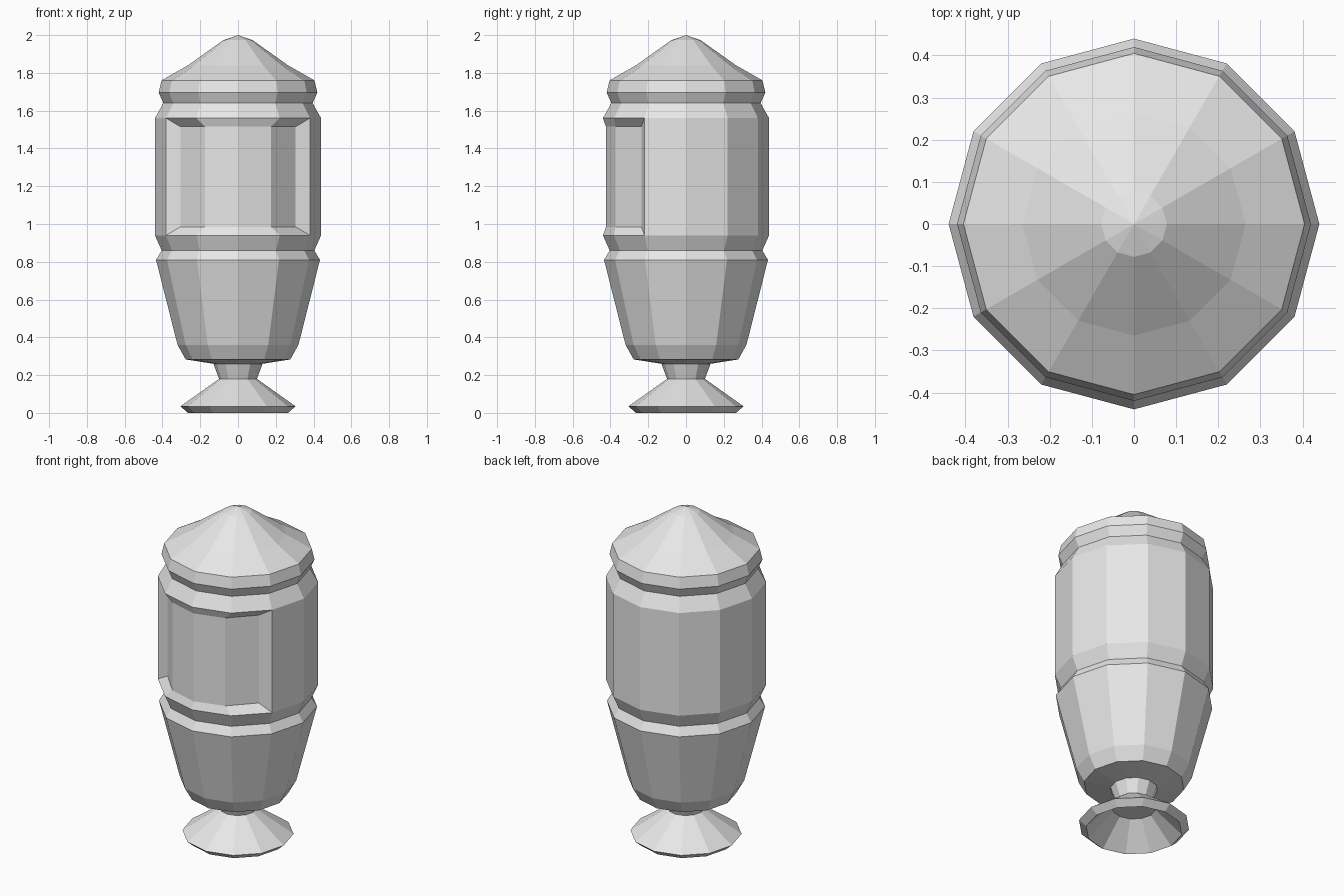
import bpy
import bmesh
from math import cos, sin, tau
from mathutils import Vector

SIDES = 12

cube = bpy.data.objects.get("Cube")
if cube:
    bpy.data.objects.remove(cube, do_unlink=True)

grey = bpy.data.materials.new("plain_grey")
grey.use_nodes = True
colour = (0.8, 0.8, 0.8, 1.0)
grey.diffuse_color = colour
grey.node_tree.nodes["Principled BSDF"].inputs["Base Color"].default_value = colour


def lathe(profile):
    """Spin (radius, height) points around z; zero radius makes a pole."""
    bm = bmesh.new()
    rings = []
    for r, z in profile:
        if r == 0:
            rings.append([bm.verts.new((0, 0, z))] * SIDES)
        else:
            rings.append([bm.verts.new((r * cos(tau * i / SIDES), r * sin(tau * i / SIDES), z))
                          for i in range(SIDES)])
    for low, high in zip(rings, rings[1:]):
        for i in range(SIDES):
            j = (i + 1) % SIDES
            corners = [low[i], low[j], high[j], high[i]]
            bm.faces.new(list(dict.fromkeys(corners)))
    return bm


def finish(bm, name):
    mesh = bpy.data.meshes.new(name)
    bm.to_mesh(mesh)
    bm.free()
    mesh.materials.append(grey)
    obj = bpy.data.objects.new(name, mesh)
    bpy.context.collection.objects.link(obj)
    return obj


# Flared foot, hollow underneath, with a short neck
finish(lathe([(0, 0.14), (0.12, 0.14), (0.265, 0), (0.305, 0.035),
              (0.10, 0.18), (0.13, 0.26)]), "pedestal")

# Tapered lower cup, groove and tall drum
body = lathe([(0.13, 0.26), (0.277, 0.283), (0.32, 0.36), (0.434, 0.81),
              (0.404, 0.86), (0.44, 0.94), (0.44, 1.56), (0.395, 1.64)])

# Recessed window across the four front faces of the drum
window = [f for f in body.faces
          if 1.2 < f.calc_center_median().z < 1.3 and f.calc_center_median().y < -0.25]
bmesh.ops.inset_region(body, faces=window, thickness=0, use_even_offset=True)
pivot = Vector((0, -0.33, 1.25))
for v in {v for f in window for v in f.verts}:
    d = v.co - pivot
    v.co = pivot + Vector((d.x * 0.8, d.y * 0.85, d.z * 0.855))
finish(body, "body")

# Banded lid with a pointed dome
finish(lathe([(0.395, 1.64), (0.42, 1.695), (0.405, 1.76), (0.265, 1.84),
              (0.078, 1.973), (0, 2.0)]), "lid")
